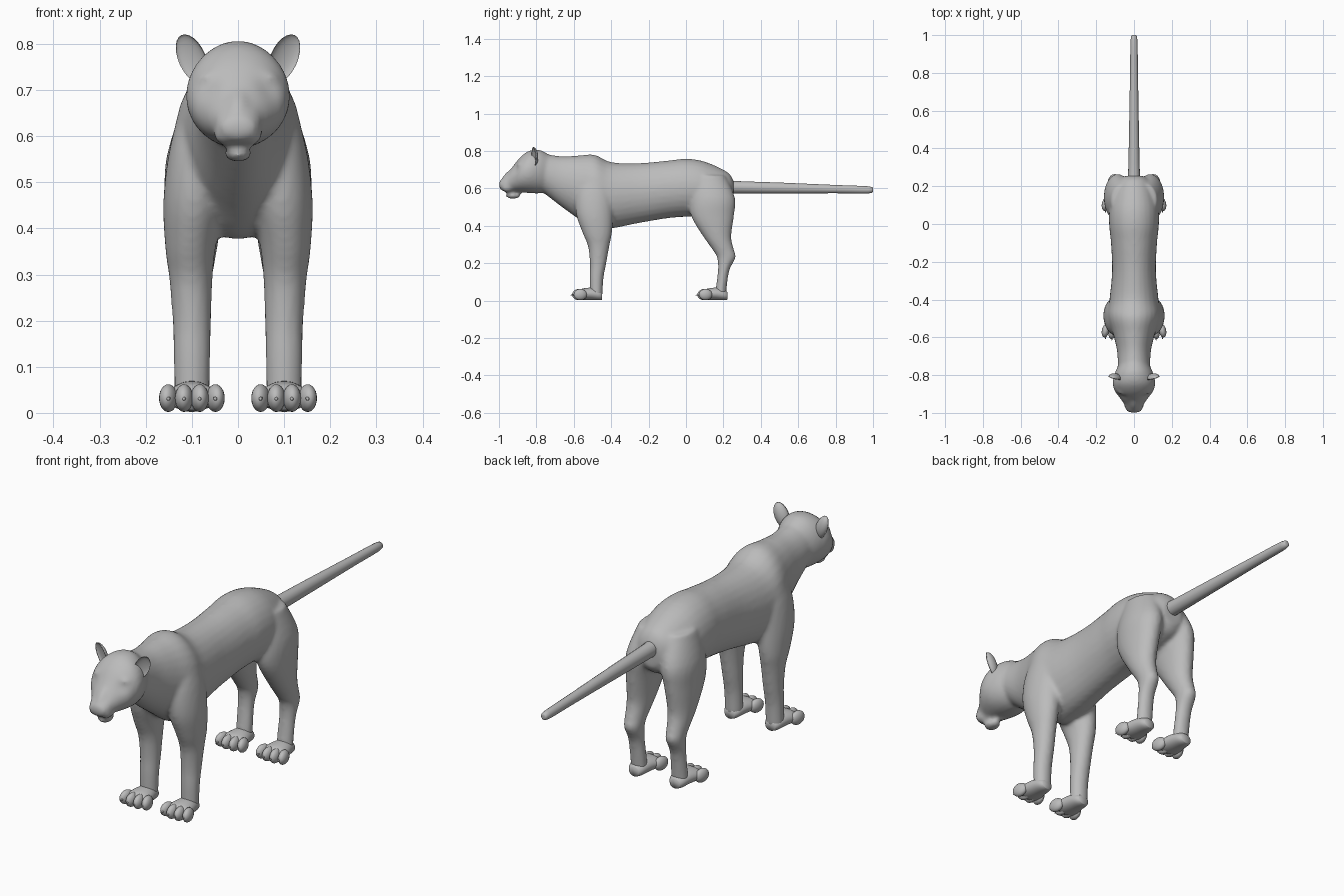
import bpy, bmesh, math
from mathutils import Vector, Matrix

if "Cube" in bpy.data.objects:
    bpy.data.objects.remove(bpy.data.objects["Cube"])

fur = bpy.data.materials.new("grey fur")
fur.use_nodes = True
GREY = (0.5, 0.5, 0.5, 1)
fur.diffuse_color = GREY
fur.node_tree.nodes["Principled BSDF"].inputs["Base Color"].default_value = GREY


def finish(name, bm):
    bmesh.ops.recalc_face_normals(bm, faces=bm.faces)
    for f in bm.faces:
        f.smooth = True
    mesh = bpy.data.meshes.new(name)
    bm.to_mesh(mesh)
    bm.free()
    mesh.materials.append(fur)
    ob = bpy.data.objects.new(name, mesh)
    bpy.context.collection.objects.link(ob)
    return ob


def spline(rows, steps):
    """Smooth curve through rows of numbers."""
    pts = [Vector(r) for r in rows]
    pts = [pts[0]] + pts + [pts[-1]]
    out = []
    for a, b, c, d in zip(pts, pts[1:], pts[2:], pts[3:]):
        for i in range(steps):
            t = i / steps
            out.append(b + 0.5 * t * (c - a + t * (2 * a - 5 * b + 4 * c - d + t * (3 * (b - c) + d - a))))
    return out + [pts[-1]]


def loft(bm, rows, axis, steps=4, sides=28):
    """Skin of oval rings: rows are x, y, z, half width, half depth."""
    rings = []
    for x, y, z, ru, rv in spline(rows, steps):
        ring = []
        for k in range(sides):
            a = math.tau * k / sides
            u, v = ru * math.cos(a), rv * math.sin(a)
            ring.append(bm.verts.new((x + u, y, z + v) if axis == "y" else (x + u, y + v, z)))
        rings.append(ring)
    for r, s in zip(rings, rings[1:]):
        for k in range(sides):
            n = (k + 1) % sides
            bm.faces.new((r[k], r[n], s[n], s[k]))
    bm.faces.new(rings[0])
    bm.faces.new(rings[-1])
    return [v for ring in rings for v in ring]


def ball(bm, centre, radii, turn=0, axis="X"):
    m = Matrix.Translation(centre) @ Matrix.Rotation(math.radians(turn), 4, axis) @ Matrix.Diagonal((*radii, 1))
    return bmesh.ops.create_uvsphere(bm, u_segments=20, v_segments=12, radius=1, matrix=m)["verts"]


def span(rows):
    """Turn y, top, bottom, half width into loft rows."""
    return [(0, y, (t + b) / 2, w, (t - b) / 2) for y, t, b, w in rows]


# Torso and neck
skin = bmesh.new()
loft(skin, span([
    (.255, .64, .53, .045), (.22, .688, .49, .09), (.1, .743, .45, .128), (0, .758, .448, .132),
    (-.1, .748, .44, .122), (-.25, .735, .415, .116), (-.4, .74, .385, .13), (-.49, .78, .38, .14),
    (-.58, .775, .44, .112), (-.67, .772, .505, .09), (-.76, .785, .575, .085)]), "y")

# Head with dented eye sockets
head = loft(skin, span([
    (-.74, .785, .58, .078), (-.785, .806, .573, .1), (-.84, .8, .575, .113), (-.885, .768, .58, .102),
    (-.92, .725, .582, .076), (-.95, .685, .582, .055), (-.98, .655, .586, .044),
    (-.998, .638, .6, .03)]), "y", 5, 36)
for v in head:
    for s in (1, -1):
        d = (v.co - Vector((s * .056, -.9, .695))).length
        v.co.y += .018 * math.exp(-(d / .022) ** 2)
ball(skin, (0, -.935, .675), (.026, .065, .024), 38)      # nose bridge
ball(skin, (0, -.925, .562), (.03, .04, .018))            # chin
for s in (1, -1):
    ball(skin, (s * .026, -.955, .605), (.027, .034, .025))          # muzzle pad
    ball(skin, (s * .055, -.882, .728), (.036, .022, .015), s * 8, "Y")  # brow

# Legs, widening into shoulders and haunches
fore = [(.07, -.485, .68, .05, .07), (.085, -.49, .57, .064, .1), (.095, -.488, .46, .067, .099),
        (.103, -.474, .36, .055, .078), (.102, -.467, .29, .047, .057), (.1, -.47, .2, .042, .044),
        (.1, -.478, .12, .04, .037), (.1, -.48, .025, .038, .034)]
hind = [(.06, .12, .67, .06, .09), (.083, .14, .55, .073, .122), (.094, .142, .45, .064, .114),
        (.1, .168, .34, .052, .074), (.102, .2, .27, .042, .057), (.102, .216, .23, .038, .05),
        (.102, .202, .165, .035, .031), (.1, .19, .08, .036, .029), (.1, .185, .025, .036, .029)]
for s in (1, -1):
    for leg in (fore, hind):
        loft(skin, [(s * x, *rest) for x, *rest in leg], "z")

# Blend torso, head and legs into one skin
body = finish("body", skin)
remesh = body.modifiers.new("blend", "REMESH")
remesh.mode = "VOXEL"
remesh.voxel_size = .009
remesh.use_smooth_shade = True
soften = body.modifiers.new("soften", "SMOOTH")
soften.factor = .5
soften.iterations = 7

# Tail
bm = bmesh.new()
loft(bm, [(0, .2, .61, .036, .038), (0, .27, .606, .031, .033), (0, .5, .602, .026, .029),
          (0, .8, .596, .021, .022), (0, .975, .592, .018, .019), (0, 1, .592, .008, .008)], "y", 3, 16)
finish("tail", bm)

for side, s in (("left", 1), ("right", -1)):
    # Cupped ear
    bm = bmesh.new()
    for v in ball(bm, (0, 0, 0), (.031, .024, .056)):
        v.co.y = v.co.y if v.co.y > 0 else -v.co.y * .45
    bmesh.ops.transform(bm, verts=bm.verts, matrix=Matrix.Translation((s * .1, -.815, .768))
                        @ Matrix.Rotation(math.radians(s * 24), 4, "Y")
                        @ Matrix.Rotation(math.radians(s * 20), 4, "Z"))
    finish(side + "_ear", bm)

    # Paws with four toes and claws
    for place, y in (("front", -.525), ("hind", .145)):
        bm = bmesh.new()
        loft(bm, [(s * .1, y + .077, .025, .024, .02), (s * .1, y + .06, .03, .036, .028),
                  (s * .1, y + .02, .036, .046, .033), (s * .1, y - .03, .034, .056, .03),
                  (s * .1, y - .05, .03, .05, .022)], "y")
        finish(f"{place}_{side}_paw", bm)
        toes, claws = bmesh.new(), bmesh.new()
        for k in (-1.5, -.5, .5, 1.5):
            x, front = s * .1 + k * .034, y - .052 + abs(k) * .008
            ball(toes, (x, front, .032), (.0195, .036, .03), k * 7, "Z")
            m = Matrix.Translation((x, front - .036, .03)) @ Matrix.Rotation(math.radians(105), 4, "X")
            bmesh.ops.create_cone(claws, segments=8, radius1=.006, radius2=.001, depth=.018,
                                  cap_ends=True, matrix=m)
        finish(f"{place}_{side}_toes", toes)
        finish(f"{place}_{side}_claws", claws)
